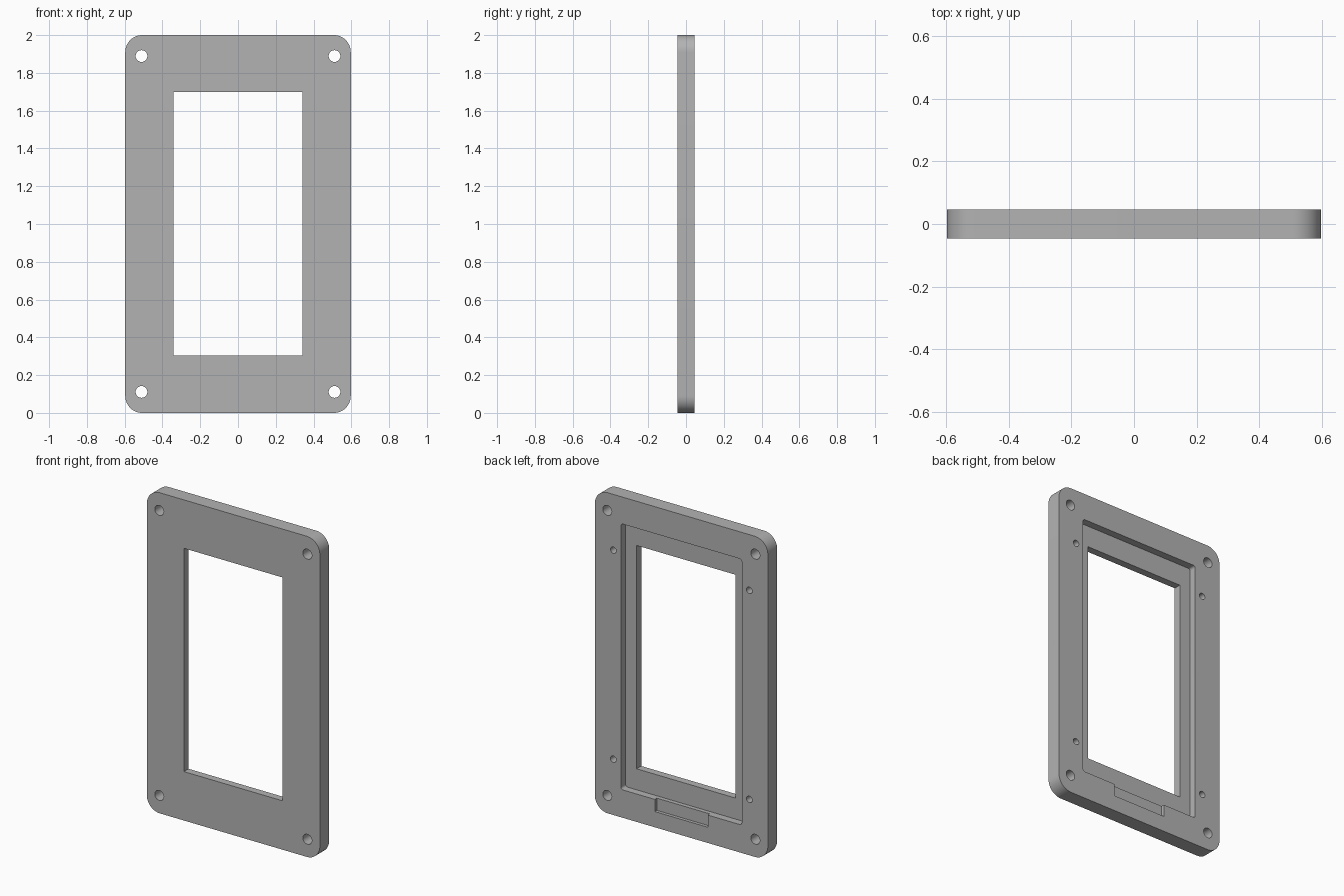
import bpy
import bmesh
import math

if "Cube" in bpy.data.objects:
    bpy.data.objects.remove(bpy.data.objects["Cube"], do_unlink=True)

# Sizes
HALF_W, HEIGHT, HALF_T = 0.597, 2.0, 0.046
MID = HEIGHT / 2

grey = bpy.data.materials.new("light grey plastic")
grey.use_nodes = True
grey.diffuse_color = (0.45, 0.45, 0.45, 1)
grey.node_tree.nodes["Principled BSDF"].inputs["Base Color"].default_value = (0.45, 0.45, 0.45, 1)


def rounded_rect(x0, x1, z0, z1, r, seg=12):
    """Outline of a rectangle with rounded corners; r = 0 gives sharp ones."""
    if r == 0:
        return [(x0, z0), (x1, z0), (x1, z1), (x0, z1)]
    corners = [(x1 - r, z1 - r), (x0 + r, z1 - r), (x0 + r, z0 + r), (x1 - r, z0 + r)]
    pts = []
    for q, (cx, cz) in enumerate(corners):
        for i in range(seg + 1):
            a = math.pi / 2 * (q + i / seg)
            pts.append((cx + r * math.cos(a), cz + r * math.sin(a)))
    return pts


def circle(cx, cz, r, n=32):
    return [(cx + r * math.cos(2 * math.pi * i / n), cz + r * math.sin(2 * math.pi * i / n))
            for i in range(n)]


def prism(name, outline, y0, y1):
    """Extrude an x-z outline from y0 to y1."""
    bm = bmesh.new()
    face = bm.faces.new([bm.verts.new((x, y0, z)) for x, z in outline])
    ext = bmesh.ops.extrude_face_region(bm, geom=[face])
    verts = [g for g in ext["geom"] if isinstance(g, bmesh.types.BMVert)]
    bmesh.ops.translate(bm, verts=verts, vec=(0, y1 - y0, 0))
    bmesh.ops.recalc_face_normals(bm, faces=bm.faces)
    mesh = bpy.data.meshes.new(name)
    bm.to_mesh(mesh)
    bm.free()
    mesh.materials.append(grey)
    obj = bpy.data.objects.new(name, mesh)
    bpy.context.collection.objects.link(obj)
    return obj


# Rounded bezel plate
plate = prism("bezel_plate", rounded_rect(-HALF_W, HALF_W, 0, HEIGHT, 0.09), -HALF_T, HALF_T)

# Window, stepped rear recess and shallow cable notch
cutters = [
    prism("window_cutter", rounded_rect(-0.341, 0.341, 0.305, 1.698, 0), -0.1, 0.1),
    prism("recess_cutter", rounded_rect(-0.417, 0.417, 0.174, 1.832, 0.015, 6), 0.0, 0.1),
    prism("notch_cutter", rounded_rect(-0.183, 0.183, 0.098, 0.25, 0), HALF_T - 0.02, 0.1),
]

# Corner through holes and blind rear screw holes
for sx in (-1, 1):
    for sz in (-1, 1):
        cutters.append(prism("corner_hole_cutter", circle(sx * 0.511, MID + sz * 0.889, 0.031), -0.1, 0.1))
        cutters.append(prism("screw_hole_cutter", circle(sx * 0.469, MID + sz * 0.652, 0.02, 24), -0.014, 0.1))

# Cut the openings, then drop the cutters
bpy.context.view_layer.objects.active = plate
for cutter in cutters:
    cutter.hide_render = True
    mod = plate.modifiers.new("cut", "BOOLEAN")
    mod.operation = "DIFFERENCE"
    mod.solver = "EXACT"
    mod.object = cutter
    bpy.ops.object.modifier_apply(modifier=mod.name)
    bpy.data.objects.remove(cutter, do_unlink=True)

bpy.ops.object.select_all(action="DESELECT")
plate.select_set(True)
bpy.ops.object.shade_smooth_by_angle(angle=math.radians(30))
